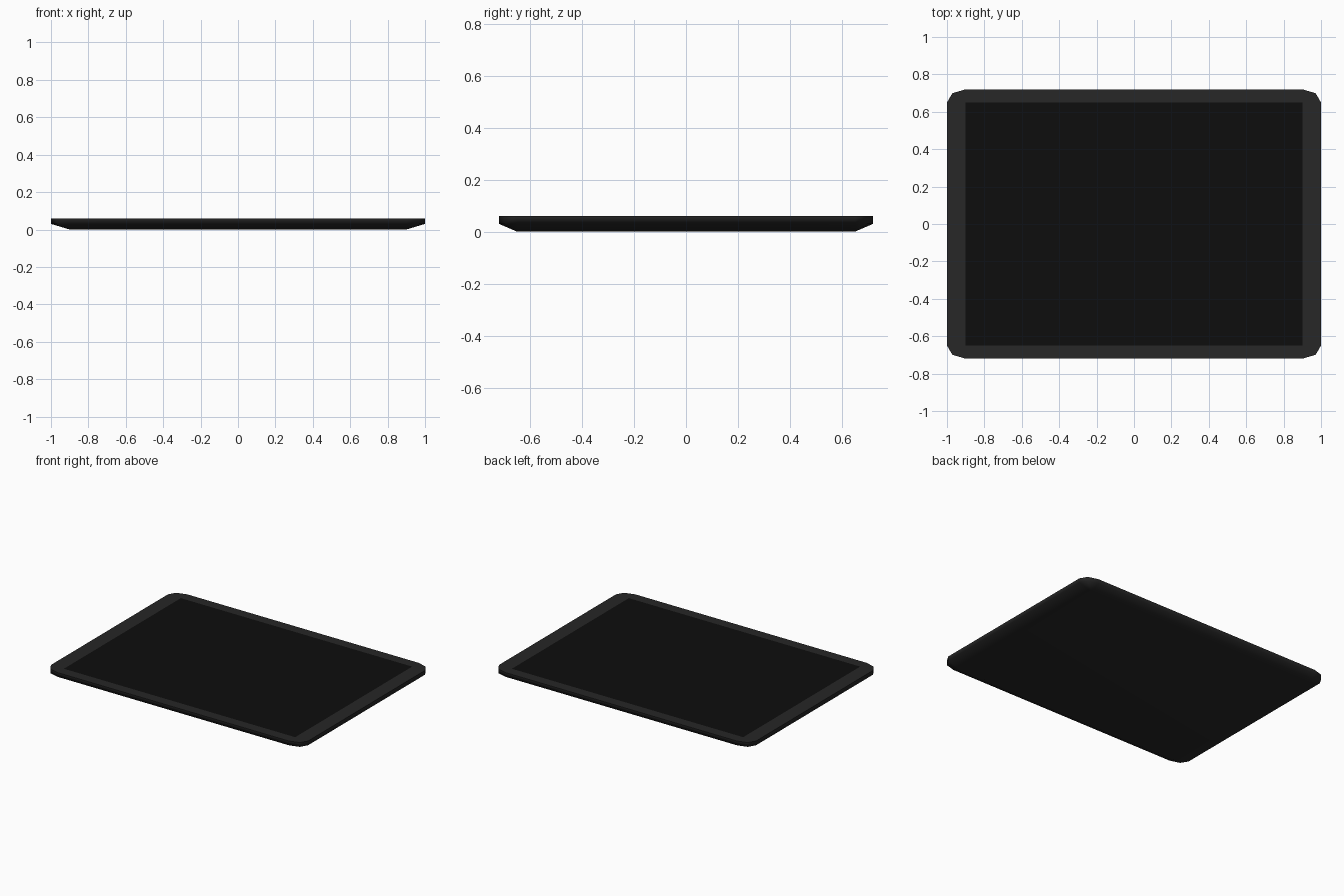
import bpy, bmesh
from math import sin, cos, radians

if "Cube" in bpy.data.objects:
    bpy.data.objects.remove(bpy.data.objects["Cube"])

IN_X, IN_Y = 0.90, 0.65      # inner rectangle (screen and flat of the back)
RAD_X, RAD_Y = 0.10, 0.07    # width of the rim around it
Z_BEVEL, Z_TOP = 0.03, 0.06


def material(name, value):
    mat = bpy.data.materials.new(name)
    mat.diffuse_color = (value, value, value, 1)
    mat.use_nodes = True
    mat.node_tree.nodes["Principled BSDF"].inputs["Base Color"].default_value = mat.diffuse_color
    return mat


def make_object(name, bm, mat):
    mesh = bpy.data.meshes.new(name)
    bm.to_mesh(mesh)
    bm.free()
    obj = bpy.data.objects.new(name, mesh)
    bpy.context.collection.objects.link(obj)
    mesh.materials.append(mat)
    return obj


def ring(bm, z, grow):
    """Rectangle with three-point corners; grow=0 collapses each corner."""
    verts = []
    for i, (sx, sy) in enumerate([(1, 1), (-1, 1), (-1, -1), (1, -1)]):
        for step in (0, 45, 90):
            a = radians(90 * i + step)
            verts.append(bm.verts.new((sx * IN_X + grow * RAD_X * cos(a),
                                       sy * IN_Y + grow * RAD_Y * sin(a), z)))
    return verts


# Casing: back plate, sloped underside, side wall and front rim
bm = bmesh.new()
rings = [ring(bm, z, g) for z, g in
         [(0, 0), (Z_BEVEL, 1), (Z_TOP, 1), (Z_TOP, 0)]]
for low, high in zip(rings, rings[1:]):
    for i in range(12):
        j = (i + 1) % 12
        bm.faces.new((low[i], low[j], high[j], high[i]))
bm.faces.new(rings[0][::-1])
bmesh.ops.remove_doubles(bm, verts=bm.verts, dist=0.0001)
casing = make_object("casing", bm, material("dark_grey", 0.02))
bpy.context.view_layer.objects.active = casing
casing.select_set(True)
bpy.ops.object.shade_smooth_by_angle(angle=radians(80))
weighted = casing.modifiers.new("weighted_normals", "WEIGHTED_NORMAL")
weighted.keep_sharp = True

# Screen: flat panel flush with the rim
bm = bmesh.new()
bm.faces.new([bm.verts.new((x * IN_X, y * IN_Y, Z_TOP))
              for x, y in [(-1, -1), (1, -1), (1, 1), (-1, 1)]])
make_object("screen", bm, material("black", 0.004))
